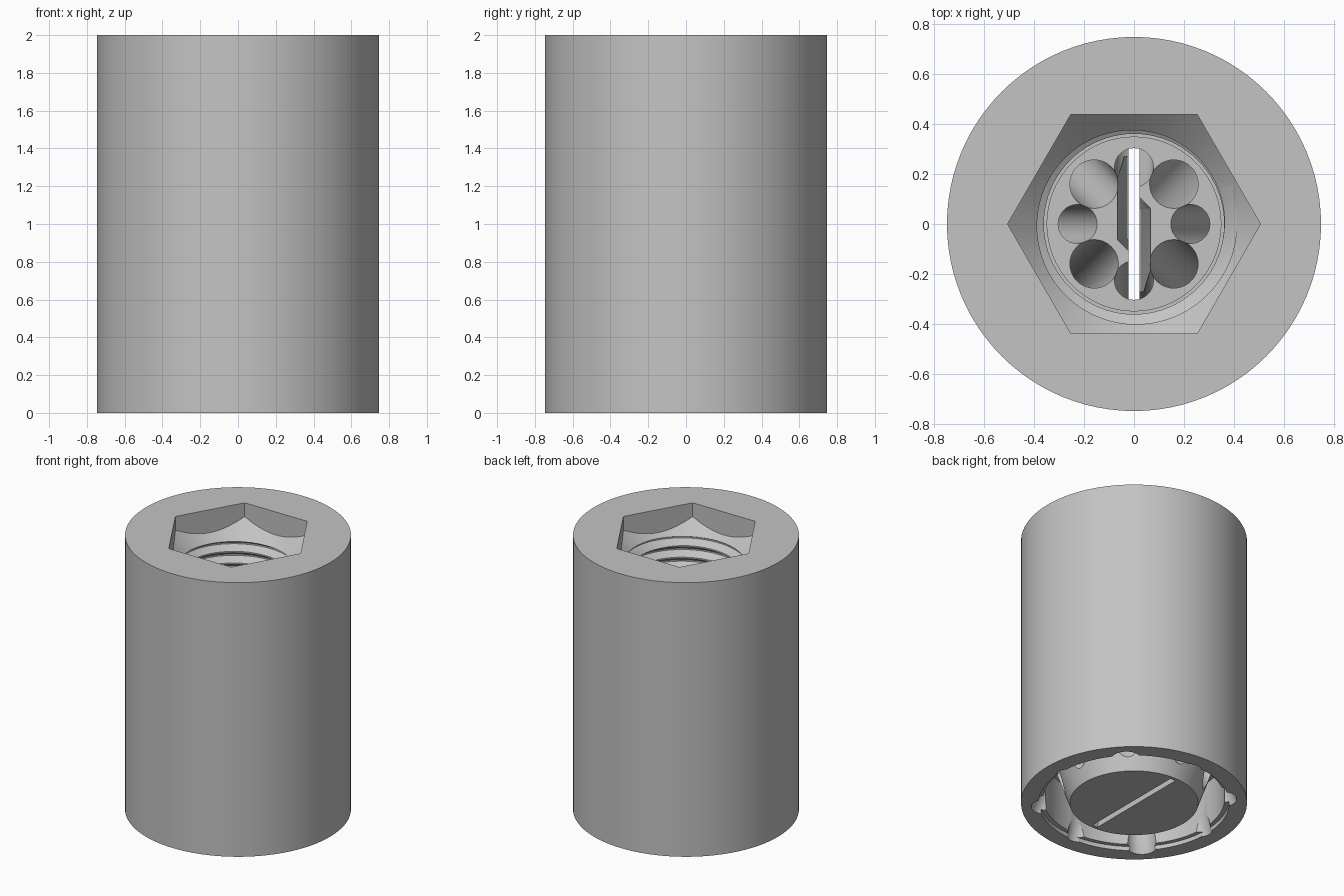
import bpy, bmesh
from math import pi, sin, cos, radians
from mathutils import Matrix

cube = bpy.data.objects.get("Cube")
if cube:
    bpy.data.objects.remove(cube, do_unlink=True)

FLOOR = 1.0       # bore floor height
PITCH = 0.085     # thread pitch
MINOR, MAJOR = 0.36, 0.41

grey = bpy.data.materials.new("plain grey")
grey.use_nodes = True
colour = (0.55, 0.55, 0.55, 1)
grey.diffuse_color = colour
grey.node_tree.nodes["Principled BSDF"].inputs["Base Color"].default_value = colour


def finish(name, bm):
    bmesh.ops.recalc_face_normals(bm, faces=bm.faces)
    mesh = bpy.data.meshes.new(name)
    bm.to_mesh(mesh)
    bm.free()
    mesh.materials.append(grey)
    obj = bpy.data.objects.new(name, mesh)
    bpy.context.collection.objects.link(obj)
    return obj


def lathe(name, profile, closed=False, seg=96):
    """Spin (radius, z) points; open profiles get end caps."""
    bm = bmesh.new()
    rings = [[bm.verts.new((r * cos(2 * pi * i / seg), r * sin(2 * pi * i / seg), z))
              for i in range(seg)] for r, z in profile]
    pairs = list(zip(rings, rings[1:]))
    if closed:
        pairs.append((rings[-1], rings[0]))
    else:
        bm.faces.new(rings[0])
        bm.faces.new(rings[-1])
    for a, b in pairs:
        for i in range(seg):
            j = (i + 1) % seg
            bm.faces.new((a[i], a[j], b[j], b[i]))
    return finish(name, bm)


def hull(name, points):
    bm = bmesh.new()
    for p in points:
        bm.verts.new(p)
    bmesh.ops.convex_hull(bm, input=bm.verts)
    return finish(name, bm)


def thread_radius(phase):
    """Flat crest, sloped flanks, narrow flat root."""
    d = abs(phase % 1 - 0.5) * 2
    return MINOR + (MAJOR - MINOR) * min(1, max(0, (d - 0.12) / 0.76))


def threaded_core(name, low, high, seg=80):
    """Solid whose wall rows follow a helix, clipped flat at both ends."""
    bm = bmesh.new()
    knots = (0, 0.06, 0.44, 0.56, 0.94)
    levels = [k + t for t in range(-1, int((high - low) / PITCH) + 2) for k in knots]
    grid = []
    for i in range(seg + 1):
        turn = i / seg
        column = []
        for level in levels:
            z = min(high, max(low, low + (level + turn) * PITCH))
            r = thread_radius((z - low) / PITCH - turn)
            column.append(bm.verts.new((r * cos(2 * pi * turn), r * sin(2 * pi * turn), z)))
        grid.append(column)
    ends = [bm.verts.new((0, 0, low)), bm.verts.new((0, 0, high))]
    for a, b in zip(grid, grid[1:]):
        for k in range(len(levels) - 1):
            bm.faces.new((a[k], b[k], b[k + 1], a[k + 1]))
        bm.faces.new((ends[0], b[0], a[0]))
        bm.faces.new((ends[1], a[-1], b[-1]))
    bmesh.ops.remove_doubles(bm, verts=bm.verts, dist=1e-5)
    bmesh.ops.dissolve_degenerate(bm, edges=bm.edges, dist=1e-5)
    return finish(name, bm)


def combine(target, cutter, operation="DIFFERENCE"):
    mod = target.modifiers.new("cut", "BOOLEAN")
    mod.operation = operation
    mod.solver = "EXACT"
    mod.object = cutter
    bpy.context.view_layer.objects.active = target
    bpy.ops.object.modifier_apply(modifier=mod.name)
    bpy.data.objects.remove(cutter, do_unlink=True)


# Outer cylinder
body = lathe("nozzle_body", [(0.747, 0), (0.747, 2)])

# Hexagonal socket with a conical floor
socket = lathe("socket_cutter", [(0.335, 1.73), (0.56, 1.955), (0.56, 2.1)])
hexagon = lathe("hexagon", [(0.505, 1.5), (0.505, 2.2)], seg=6)
combine(socket, hexagon, "INTERSECT")
combine(body, socket)

# Threaded bore and its plain end
combine(body, threaded_core("thread_cutter", FLOOR + 0.04, 1.84))
combine(body, lathe("bore_end_cutter", [(0.347, FLOOR), (0.347, FLOOR + 0.1)]))

# Ring groove around a tapered plug, with a small step at the mouth
combine(body, lathe("groove_cutter", [(0.39, -0.1), (0.55, 0.36), (0.6, 0.36),
                                      (0.6, 0.03), (0.63, 0.03), (0.63, -0.1)], closed=True))

# Eight slanted channels, wide on the diagonals and narrow on the axes
for i in range(8):
    radius, spread = (0.097, 0.36) if i % 2 else (0.078, 0.345)
    spin = Matrix.Rotation(radians(45 * i), 4, "Z")
    bm = bmesh.new()
    rings = []
    for t in (-0.1, 1.1):
        z, centre = FLOOR * (1 - t), 0.225 + spread * t
        rings.append([bm.verts.new((centre + radius * cos(pi * k / 16),
                                    radius * sin(pi * k / 16), z)) for k in range(32)])
    for ring in rings:
        bm.faces.new(ring)
    for k in range(32):
        j = (k + 1) % 32
        bm.faces.new((rings[0][k], rings[0][j], rings[1][j], rings[1][k]))
    bm.transform(spin)
    combine(body, finish("channel_cutter", bm))

# Through slot, longer at the bottom
combine(body, hull("slot_cutter", [(sx * 0.021, sy * y, z) for sx in (-1, 1) for sy in (-1, 1)
                                   for y, z in ((0.295, 1.05), (0.405, -0.05))]))

# Tapered pockets on both sides of the slot
for s in (1, -1):
    combine(body, hull("pocket_cutter", [(s * x, s * y, z)
            for outer, z in ((-0.068, FLOOR + 0.03), (-0.025, 0.5))
            for x, y in ((0, 0.27), (outer, 0.27), (outer, -0.06), (0, -0.13))]))

# Smooth the round walls, keep the edges crisp
bpy.ops.object.select_all(action="DESELECT")
body.select_set(True)
bpy.context.view_layer.objects.active = body
bpy.ops.object.shade_smooth_by_angle(angle=radians(25))
